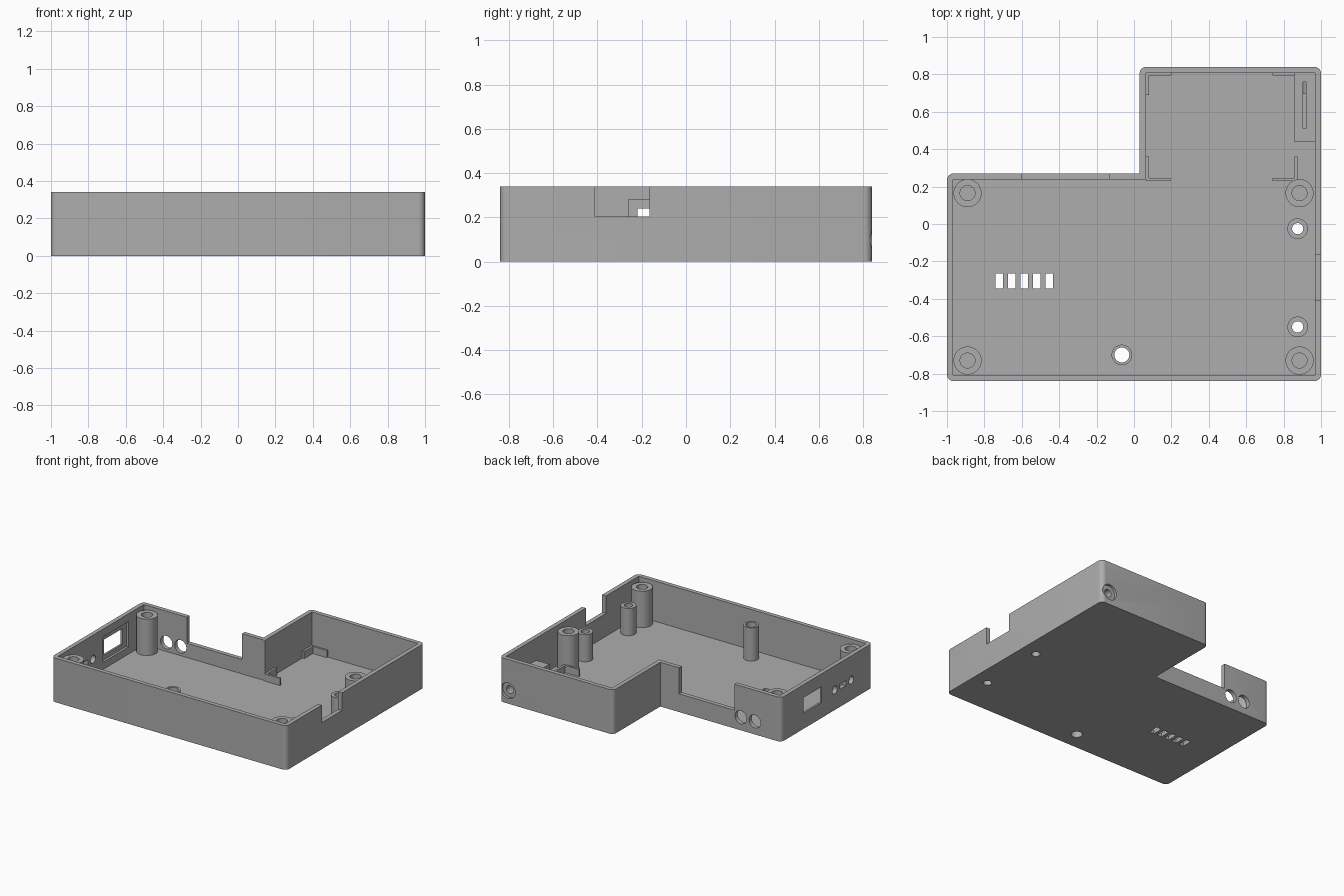
import bpy, bmesh
from mathutils import Matrix, Vector

cube = bpy.data.objects.get("Cube")
if cube:
    bpy.data.objects.remove(cube, do_unlink=True)

grey = bpy.data.materials.new("plain grey")
grey.use_nodes = True
COLOUR = (0.42, 0.42, 0.42, 1)
grey.diffuse_color = COLOUR
grey.node_tree.nodes["Principled BSDF"].inputs["Base Color"].default_value = COLOUR

WALL, FLOOR, TOP = 0.033, 0.03, 0.34


def finish(name, bm):
    bmesh.ops.recalc_face_normals(bm, faces=bm.faces)
    me = bpy.data.meshes.new(name)
    bm.to_mesh(me)
    bm.free()
    me.materials.append(grey)
    ob = bpy.data.objects.new(name, me)
    bpy.context.scene.collection.objects.link(ob)
    return ob


def box(name, x, y, z):
    bm = bmesh.new()
    size = [b - a for a, b in (x, y, z)]
    mid = [(a + b) / 2 for a, b in (x, y, z)]
    bmesh.ops.create_cube(bm, size=1, matrix=Matrix.Translation(mid) @ Matrix.Diagonal((*size, 1)))
    return finish(name, bm)


def rod(name, centre, radius, depth, axis="Z"):
    bm = bmesh.new()
    turn = Vector((0, 0, 1)).rotation_difference(
        {"X": Vector((1, 0, 0)), "Y": Vector((0, 1, 0)), "Z": Vector((0, 0, 1))}[axis])
    bmesh.ops.create_cone(bm, cap_ends=True, segments=32, radius1=radius, radius2=radius, depth=depth,
                          matrix=Matrix.Translation(centre) @ turn.to_matrix().to_4x4())
    return finish(name, bm)


def l_prism(name, inset, z0, z1, radius):
    # L-shaped plan, extruded, with the outer vertical corners rounded
    i = inset
    plan = [(-1 + i, -0.84 + i), (1 - i, -0.84 + i), (1 - i, 0.84 - i),
            (0.03 + i, 0.84 - i), (0.03 + i, 0.27 - i), (-1 + i, 0.27 - i)]
    bm = bmesh.new()
    base = bm.faces.new([bm.verts.new((x, y, z0)) for x, y in plan])
    up = bmesh.ops.extrude_face_region(bm, geom=[base])["geom"]
    bmesh.ops.translate(bm, vec=(0, 0, z1 - z0), verts=[v for v in up if isinstance(v, bmesh.types.BMVert)])
    if radius:
        inner = Vector(plan[4])
        edges = [e for e in bm.edges
                 if (e.verts[0].co - e.verts[1].co).xy.length < 1e-5
                 and (e.verts[0].co.xy - inner).length > 0.01]
        bmesh.ops.bevel(bm, geom=edges, offset=radius, segments=6, profile=0.5, affect="EDGES")
    return finish(name, bm)


def cut(target, *cutters):
    for c in cutters:
        mod = target.modifiers.new("cut", "BOOLEAN")
        mod.operation, mod.solver, mod.object = "DIFFERENCE", "EXACT", c
        bpy.context.view_layer.update()
        me = bpy.data.meshes.new_from_object(target.evaluated_get(bpy.context.evaluated_depsgraph_get()))
        target.modifiers.clear()
        target.data = me
        bpy.data.objects.remove(c, do_unlink=True)


def smooth(ob):
    bpy.ops.object.select_all(action="DESELECT")
    ob.select_set(True)
    bpy.context.view_layer.objects.active = ob
    bpy.ops.object.shade_smooth_by_angle(angle=0.6)


# Open tray
tray = l_prism("tray", 0, 0, TOP, 0.035)
cut(tray, l_prism("cavity", WALL, FLOOR, TOP + 0.1, 0))

# Cable notches in the back and side walls
cut(tray,
    box("back_notch", (-0.6, -0.13), (0.2, 0.3), (0.14, 0.5)),
    box("side_notch", (0.9, 1.1), (-0.41, -0.165), (0.205, 0.5)))

# Display window with inner recess, switch slot and button holes
cut(tray,
    box("window_recess", (-0.985, -0.9), (-0.26, 0.05), (0.085, 0.28)),
    box("window", (-1.1, -0.9), (-0.22, 0.0), (0.12, 0.24)),
    box("switch_slot", (-1.1, -0.9), (-0.515, -0.445), (0.135, 0.175)))
for y in (-0.38, -0.58):
    cut(tray, rod("button_hole", (-1, y, 0.155), 0.03, 0.2, "X"))

# Round sockets in the back wall of the wide part
for x in (-0.775, -0.655):
    cut(tray, rod("socket_hole", (x, 0.27, 0.1), 0.05, 0.2, "Y"))

# Vent slots in the floor
for i in range(5):
    x = -0.72 + i * 0.067
    cut(tray, box("vent", (x - 0.02, x + 0.02), (-0.345, -0.265), (-0.1, 0.1)))

# Jack housing, with a stepped hole shared with the wall
housing = box("jack_housing", (0.855, 0.97), (0.44, 0.81), (FLOOR - 0.01, 0.17))
cut(housing, box("slot", (0.903, 0.92), (0.51, 0.76), (0.1, 0.3)))
cut(tray, rod("jack_recess", (0.925, 0.84, 0.1), 0.06, 0.04, "Y"))
for part in (tray, housing):
    cut(part, rod("jack_hole", (0.925, 0.8, 0.1), 0.03, 0.2, "Y"))

# Screw posts: corner posts are blind, the others are drilled through the floor
posts = [(x, y, 0.075, 0.04, 0.31, False) for x in (-0.89, 0.885) for y in (-0.73, 0.165)]
posts += [(0.875, y, 0.055, 0.03, 0.24, True) for y in (-0.55, -0.025)]
posts += [(-0.065, -0.7, 0.055, 0.04, 0.285, True)]
for x, y, outer, inner, top, through in posts:
    low = FLOOR - 0.01
    post = rod("screw_post", (x, y, (low + top) / 2), outer, top - low)
    if through:
        cut(tray, rod("drill", (x, y, 0), inner, 0.2))
        cut(post, rod("drill", (x, y, 0.2), inner, 1))
    else:
        cut(post, rod("drill", (x, y, top), inner, 0.4))
    smooth(post)

# Low corner brackets that hold a module in the narrow part
brackets = [((0.063, 0.2), (0.795, 0.81)), ((0.063, 0.08), (0.69, 0.81)),
            ((0.74, 0.86), (0.795, 0.81)),
            ((0.063, 0.195), (0.23, 0.246)), ((0.063, 0.08), (0.23, 0.36)),
            ((0.74, 0.875), (0.23, 0.246)), ((0.857, 0.875), (0.23, 0.36))]
for x, y in brackets:
    box("bracket", x, y, (FLOOR - 0.01, 0.085))

smooth(tray)
